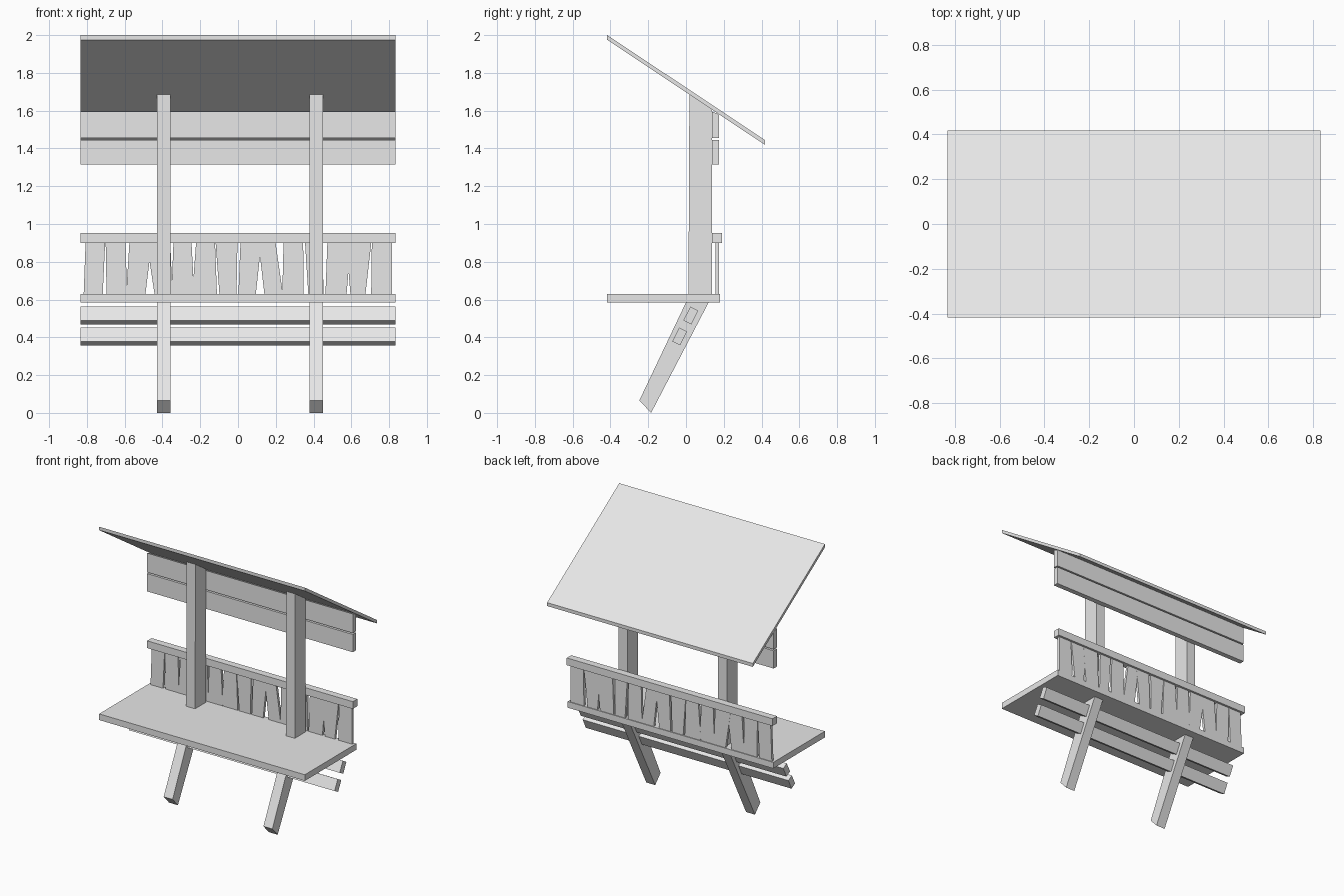
import bpy
import bmesh

old = bpy.data.objects.get("Cube")
if old:
    bpy.data.objects.remove(old, do_unlink=True)

# One plain material for the whole shelter
grey = bpy.data.materials.new("plain_grey")
grey.use_nodes = True
colour = (0.8, 0.8, 0.8, 1)
grey.diffuse_color = colour
grey.node_tree.nodes["Principled BSDF"].inputs["Base Color"].default_value = colour

HALF = 0.833                # half length of all long boards
FRONT, BACK = -0.417, 0.417  # roof ends
DECK, RAIL = 0.63, 0.9      # deck top and rail underside


def extrude(name, start, end):
    """Join two matching outlines into a closed solid."""
    bm = bmesh.new()
    a = [bm.verts.new(p) for p in start]
    b = [bm.verts.new(p) for p in end]
    bm.faces.new(a)
    bm.faces.new(b[::-1])
    for i in range(len(a)):
        j = (i + 1) % len(a)
        bm.faces.new((a[i], b[i], b[j], a[j]))
    bmesh.ops.recalc_face_normals(bm, faces=bm.faces)
    mesh = bpy.data.meshes.new(name)
    bm.to_mesh(mesh)
    bm.free()
    mesh.materials.append(grey)
    obj = bpy.data.objects.new(name, mesh)
    bpy.context.collection.objects.link(obj)
    return obj


def side_profile(name, outline, x0=-HALF, x1=HALF):
    """Extrude a (y, z) outline along x."""
    return extrude(name, [(x0, y, z) for y, z in outline],
                   [(x1, y, z) for y, z in outline])


def rect(y0, y1, z0, z1):
    return [(y0, z0), (y1, z0), (y1, z1), (y0, z1)]


def under_roof(y):
    """Height of the roof underside at depth y."""
    return 1.975 - 0.666 * (y - FRONT)


# Sloping roof with upright ends
thick = 2 - under_roof(FRONT)
side_profile("roof", [(FRONT, under_roof(FRONT)), (BACK, under_roof(BACK)),
                      (BACK, under_roof(BACK) + thick), (FRONT, 2)])

# Deck and back rail
side_profile("deck", rect(FRONT, 0.18, 0.585, DECK))
side_profile("back_rail", rect(0.138, 0.19, RAIL, 0.953))

# Upper back boards, the top one cut to the roof slope
y0, y1 = 0.138, 0.175
side_profile("upper_board_high", [(y0, 1.455), (y1, 1.455),
                                  (y1, under_roof(y1)), (y0, under_roof(y0) - 0.01)])
side_profile("upper_board_low", rect(y0, y1, 1.315, 1.445))

# Posts above the deck and raked legs below it
for side, x in (("right", -0.393), ("left", 0.415)):
    x0, x1 = x - 0.036, x + 0.036
    side_profile(side + "_post", [(0.013, DECK), (0.138, DECK),
                                  (0.138, under_roof(0.138)),
                                  (0.018, under_roof(0.018))], x0, x1)
    side_profile(side + "_leg", [(0, 0.585), (0.12, 0.585),
                                 (-0.185, 0), (-0.247, 0.066)], x0, x1)

# Tilted boards running through the legs
for name, y, z in (("high", 0.024, 0.563), ("low", -0.035, 0.452)):
    side_profile("leg_board_" + name, [(y, z), (y + 0.04, z - 0.022),
                                       (y + 0.004, z - 0.095), (y - 0.038, z - 0.073)])

# Gaps between slats in hundredths: bottom centre, top centre, bottom width, top width
gaps = [(-70.6, -70.2, 2, 0.3), (-59, -58.5, -0.4, 2), (-46.6, -47, 4.8, -2.6),
        (-35, -35, -0.4, 1.6), (-23.7, -23.4, -1, 2.4), (-10.5, -12, 1.3, 0.3),
        (-0.3, 0.5, 1, 1.6), (11.7, 11.6, 4.5, -1.5), (23.6, 22, -0.3, 4.2),
        (36, 35, 2.4, 1), (45.8, 46, 1, 2.6), (58.5, 58.5, 2, -2.4),
        (69, 70.7, 3, 0.3)]

# Uneven slats filling the space between neighbouring gaps
bounds = [(-81.7, -80.7, 0, 0)] + gaps + [(81.5, 81.5, 0, 0)]
for n, (left, right) in enumerate(zip(bounds, bounds[1:])):
    outline = [(left[0] + left[2] / 2, DECK), (right[0] - right[2] / 2, DECK),
               (right[1] - right[3] / 2, RAIL), (left[1] + left[3] / 2, RAIL)]
    shift = 0.0005 * (n % 2)
    extrude(f"back_slat_{n + 1}", [(x / 100, 0.155 + shift, z) for x, z in outline],
            [(x / 100, 0.174 + shift, z) for x, z in outline])
